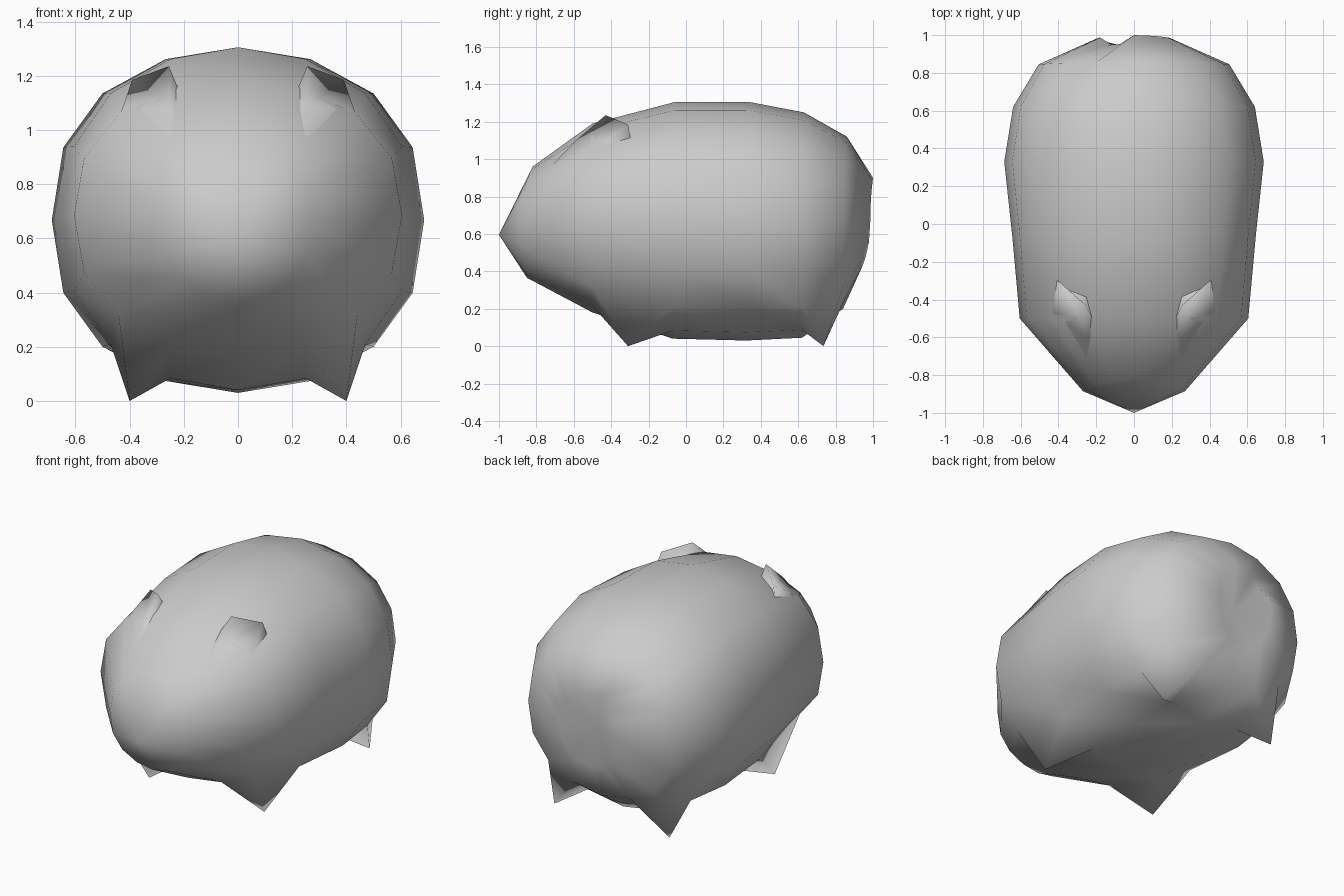
import bpy, bmesh
from math import sin, cos, tau, copysign

if "Cube" in bpy.data.objects:
    bpy.data.objects.remove(bpy.data.objects["Cube"])

N = 16  # sides around the body


def finish(bm, name):
    bmesh.ops.recalc_face_normals(bm, faces=bm.faces)
    for f in bm.faces:
        f.smooth = True
    me = bpy.data.meshes.new(name)
    bm.to_mesh(me)
    bm.free()
    ob = bpy.data.objects.new(name, me)
    bpy.context.collection.objects.link(ob)


# Body rings from snout to rump: y at top, side, bottom; z top, z bottom; half width
rings = [
    (-.82, -.885, -.85, .96, .365, .27),
    (-.50, -.50, -.50, 1.19, .18, .605),
    (-.06, -.06, -.07, 1.305, .04, .645),
    (.34, .33, .32, 1.305, .03, .687),
    (.63, .62, .62, 1.25, .045, .64),
    (.86, .845, .84, 1.12, .20, .505),
    (1.0, .985, .94, .90, .42, .19),
]
bm = bmesh.new()
loops = []
for yt, ys, yb, zt, zb, rx in rings:
    loop = []
    for k in range(N):
        s, c = sin(tau * k / N), cos(tau * k / N)
        x = rx * s * (1 + .03 * sin(2 * tau * k / N) ** 2)  # slightly squarish
        h = copysign(abs(c) ** .9, c)
        y = ys * s * s + (yt if c > 0 else yb) * c * c
        loop.append(bm.verts.new((x, y, (zt + zb) / 2 + h * (zt - zb) / 2)))
    loops.append(loop)


# Skin between rings; pointed feet grow out of four lower faces
def skin(a, b, foot_y=None):
    for k in range(N):
        j = (k + 1) % N
        quad = (a[k], a[j], b[j], b[k])
        if foot_y is not None and k in (6, 9):
            tip = bm.verts.new((.4 if k == 6 else -.4, foot_y, 0))
            for m in range(4):
                bm.faces.new((quad[m], quad[(m + 1) % 4], tip))
        else:
            bm.faces.new(quad)


for i in range(6):
    skin(loops[i], loops[i + 1], {1: -.31, 4: .735}.get(i))

# Snout tip and hollow rump, with a small notch at the tail
snout = bm.verts.new((0, -1, .595))
rump = bm.verts.new((0, .87, .66))
for k in range(N):
    j = (k + 1) % N
    bm.faces.new((snout, loops[0][j], loops[0][k]))
    bm.faces.new((rump, loops[-1][k], loops[-1][j]))
for k in (14, 15):
    loops[6][k].co.y -= .045
finish(bm, "body")

# Ears: low flaps lying on the head, open drop at the rear
ear = [(.25, -.75, .93), (.48, -.52, .93), (.25, -.60, 1.09), (.43, -.47, 1.07),
       (.255, -.43, 1.235), (.39, -.31, 1.185), (.25, -.33, 1.10), (.42, -.29, 1.07)]
for side, sx in (("right", 1), ("left", -1)):
    bm = bmesh.new()
    v = [bm.verts.new((sx * x, y, z)) for x, y, z in ear]
    inner = bm.verts.new((sx * .19, -.56, 1.08))
    for f in ((0, 1, 3, 2), (2, 3, 5, 4), (4, 5, 7, 6), (3, 7, 5)):
        bm.faces.new([v[i] for i in f])
    for a, b in ((0, 2), (2, 4), (4, 6)):
        bm.faces.new((v[a], v[b], inner))
    finish(bm, side + "_ear")
